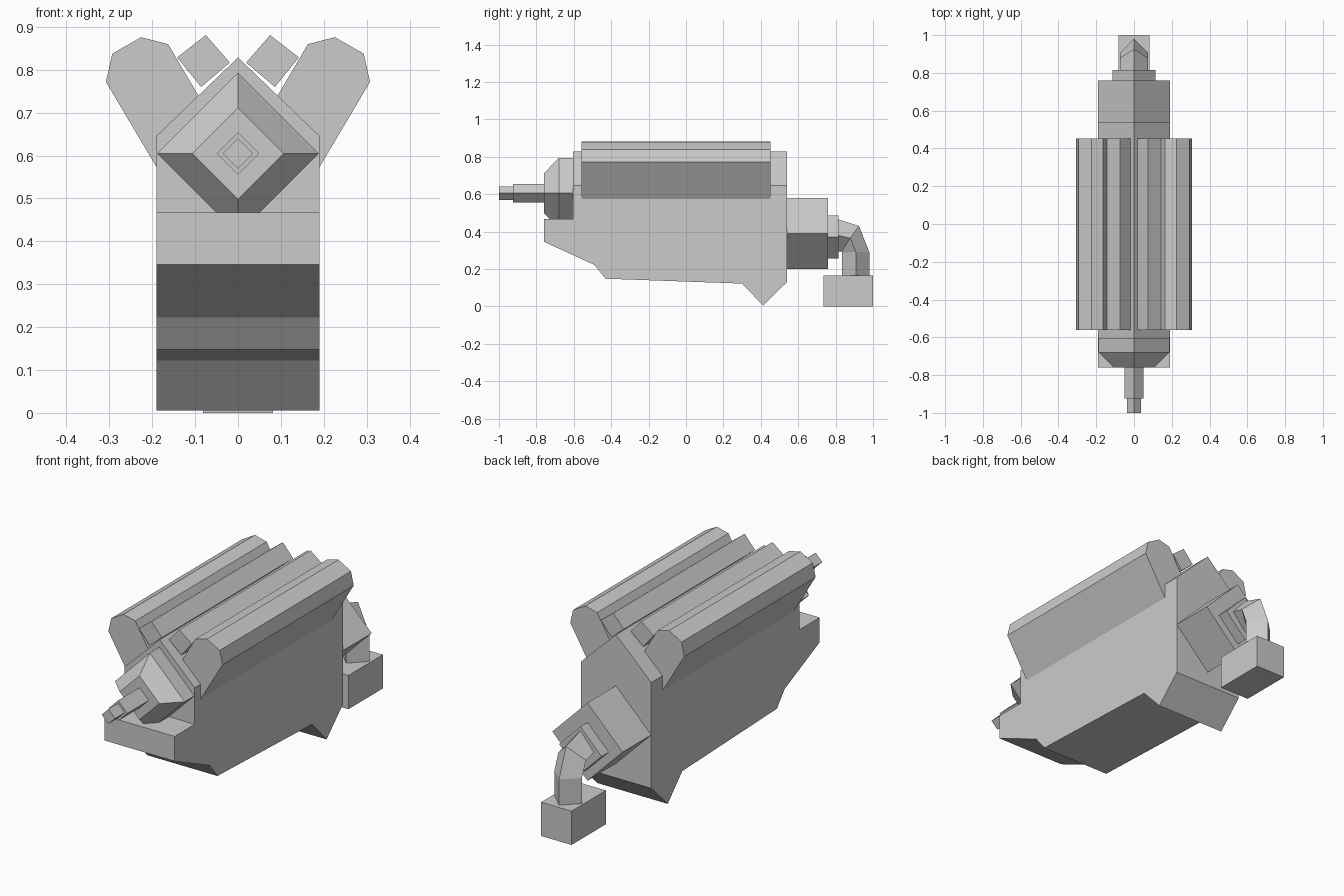
import bpy, bmesh

if "Cube" in bpy.data.objects:
    bpy.data.objects.remove(bpy.data.objects["Cube"])


def loft(name, rings):
    """Skin a list of equal-length point rings and cap both ends."""
    bm = bmesh.new()
    vr = [[bm.verts.new(p) for p in ring] for ring in rings]
    n = len(rings[0])
    for a, b in zip(vr, vr[1:]):
        for i in range(n):
            j = (i + 1) % n
            bm.faces.new((a[i], a[j], b[j], b[i]))
    bm.faces.new(vr[0][::-1])
    bm.faces.new(vr[-1])
    bmesh.ops.recalc_face_normals(bm, faces=bm.faces)
    me = bpy.data.meshes.new(name)
    bm.to_mesh(me)
    bm.free()
    ob = bpy.data.objects.new(name, me)
    bpy.context.collection.objects.link(ob)
    return ob


def prism_y(name, profile, y0, y1, side=1):
    """Extrude an x-z profile along y, optionally mirrored."""
    return loft(name, [[(side * x, y, z) for x, z in profile] for y in (y0, y1)])


def diamond(y, z, r):
    return [(0, y, z + r), (r, y, z), (0, y, z - r), (-r, y, z)]


# Engine block: side profile lofted across x, middle section raised to a ridge
def block_ring(x, top):
    side = [(-0.605, 0.467), (-0.76, 0.467), (-0.76, 0.346), (-0.49, 0.222),
            (-0.43, 0.148), (0.30, 0.122), (0.412, 0.005), (0.54, 0.13)]
    return [(x, y, z) for y, z in side + [(0.54, top), (-0.605, top)]]


loft("engine_block", [block_ring(-0.19, 0.646), block_ring(0, 0.829), block_ring(0.19, 0.646)])

# Cylinder banks and the small rails between them, mirrored
bank = [(0.19, 0.573), (0.308, 0.772), (0.293, 0.838), (0.226, 0.876),
        (0.163, 0.86), (0.093, 0.741), (0.06, 0.685)]
rail = [(0.075, 0.881), (0.142, 0.829), (0.086, 0.76), (0.019, 0.817)]
for label, s in (("right", 1), ("left", -1)):
    prism_y("cylinder_bank_" + label, bank, -0.56, 0.453, s)
    prism_y("top_rail_" + label, rail, -0.56, 0.453, s)

# Front gear housing with chamfered nose, and stepped shaft
loft("front_housing", [diamond(-0.59, 0.605, 0.188), diamond(-0.68, 0.605, 0.188),
                       diamond(-0.76, 0.605, 0.107)])
loft("drive_shaft", [diamond(-0.75, 0.605, 0.05), diamond(-0.925, 0.605, 0.05)])
loft("shaft_tip", [diamond(-0.92, 0.605, 0.036), diamond(-1.0, 0.605, 0.036)])

# Rear supercharger housing and collar
loft("rear_housing", [diamond(0.53, 0.39, 0.19), diamond(0.76, 0.39, 0.19)])
loft("rear_collar", [diamond(0.75, 0.37, 0.115), diamond(0.815, 0.37, 0.115)])

# Bent intake duct: (outer, middle, inner) y-z points of each section
sections = [((0.805, 0.468), (0.805, 0.382), (0.805, 0.296)),
            ((0.925, 0.43), (0.878, 0.365), (0.832, 0.293)),
            ((0.98, 0.29), (0.908, 0.29), (0.834, 0.288)),
            ((0.98, 0.155), (0.908, 0.155), (0.834, 0.155))]
loft("intake_duct", [[(0, *o), (0.074, *m), (0, *i), (-0.074, *m)] for o, m, i in sections])

# Box at the lower end of the duct
prism_y("intake_box", [(-0.082, 0), (0.082, 0), (0.082, 0.165), (-0.082, 0.165)], 0.735, 1.0)
